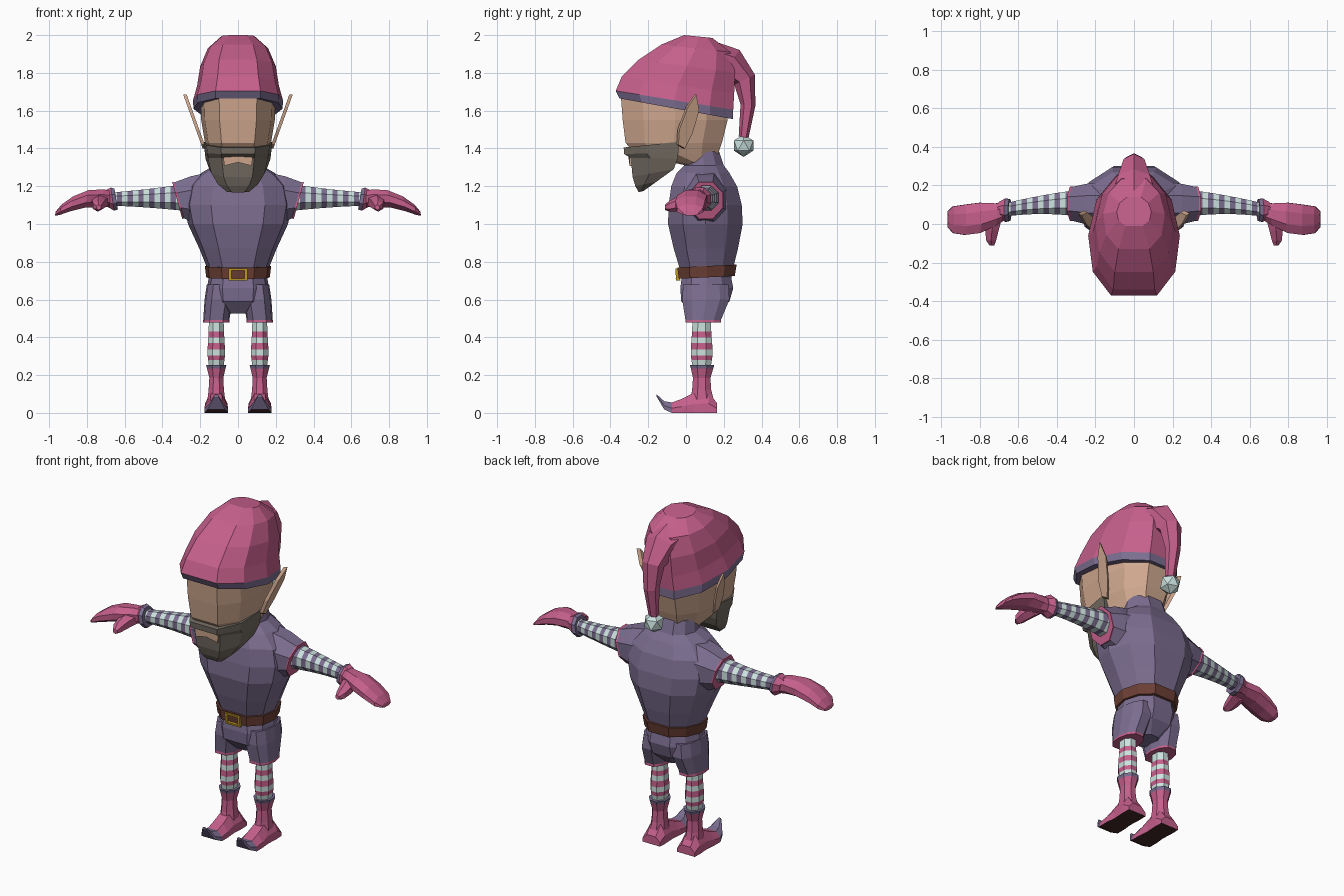
import bpy, bmesh, math
from mathutils import Vector as V


def material(name, rgb):
    m = bpy.data.materials.new(name)
    m.diffuse_color = (*rgb, 1)
    return m


PINK = material("pink", (0.56, 0.115, 0.26))
PURPLE = material("purple", (0.20, 0.155, 0.28))
SKIN = material("skin", (0.64, 0.40, 0.28))
BEARD = material("beard_grey", (0.17, 0.145, 0.12))
PALE = material("pale_white", (0.60, 0.76, 0.73))
BROWN = material("belt_brown", (0.15, 0.05, 0.035))
GOLD = material("gold", (0.55, 0.33, 0.02))
SOLE = material("sole_dark", (0.06, 0.02, 0.02))

# Plan outlines, right half from front to back
BODY = [(.5, -1), (.9, -.6), (1, 0), (.82, .6), (.4, 1)]
JAW = [(.5, -1), (.92, -.17), (1, 1)]


def level(zf, zb, rx, yf, yb, cx=0, half=BODY):
    """Horizontal ring, tilted from zf at the front to zb at the back."""
    plan = half + [(-x, y) for x, y in reversed(half)]
    return [V((cx + rx * x, (yf + yb) / 2 + (yb - yf) / 2 * y,
               zf + (zb - zf) * (y + 1) / 2)) for x, y in plan]


def oval(c, u, v, n=8):
    """Ring around c spanned by the half axes u and v."""
    return [V(c) + V(u) * math.cos((i + .5) * math.tau / n)
            + V(v) * math.sin((i + .5) * math.tau / n) for i in range(n)]


def finish(name, bm, mats):
    bmesh.ops.recalc_face_normals(bm, faces=bm.faces)
    me = bpy.data.meshes.new(name)
    bm.to_mesh(me)
    bm.free()
    for m in mats:
        me.materials.append(m)
    ob = bpy.data.objects.new(name, me)
    bpy.context.collection.objects.link(ob)
    return ob


def loft(name, rings, mats, bands=None, side=1):
    """Skin over rings with closed ends; bands gives a material index per step."""
    bm = bmesh.new()
    vs = [[bm.verts.new((p.x * side, p.y, p.z)) for p in r] for r in rings]
    for k, (a, b) in enumerate(zip(vs, vs[1:])):
        for i in range(len(a)):
            j = (i + 1) % len(a)
            f = bm.faces.new((a[i], a[j], b[j], b[i]))
            f.material_index = bands[k] if bands else 0
    for r, k in ((vs[0], 0), (vs[-1], -1)):
        bm.faces.new(r).material_index = bands[k] if bands else 0
    return finish(name, bm, mats)


def prism(name, pts, offset, mat, side=1):
    """Solid between a polygon and its shifted copy."""
    return loft(name, [[V(p) for p in pts], [V(p) + V(offset) for p in pts]],
                [mat], side=side)


# Tunic with collar
loft("tunic", [level(z, z, rx, f, b) for z, rx, f, b in [
    (.71, .15, -.02, .24), (.77, .165, -.035, .25), (.87, .205, -.065, .275),
    (1.0, .265, -.095, .30), (1.1, .285, -.092, .295), (1.2, .265, -.078, .27),
    (1.27, .195, -.05, .23), (1.31, .125, -.01, .20), (1.385, .115, .0, .175)]], [PURPLE])

# Shorts
loft("shorts_seat", [level(z, z, rx, f, b) for z, rx, f, b in [
    (.74, .15, -.02, .235), (.66, .165, -.03, .25), (.59, .155, -.025, .23),
    (.525, .06, .03, .17)]], [PURPLE])

# Belt and buckle
loft("belt", [level(.71, .725, .168, -.038, .258), level(.77, .785, .176, -.046, .268)], [BROWN])
for s in (1, -1):
    prism("buckle_side", [(.035, -.052, .70), (.049, -.052, .70), (.049, -.057, .765),
                          (.035, -.057, .765)], (0, .022, 0), GOLD, s)
for z in (.70, .753):
    prism("buckle_bar", [(-.04, -.053, z), (.04, -.053, z), (.04, -.055, z + .012),
                         (-.04, -.055, z + .012)], (0, .022, 0), GOLD)

# Head
loft("head", [level(z, z, rx, f, b) for z, rx, f, b in [
    (1.31, .10, .0, .165), (1.37, .15, -.27, .17), (1.43, .175, -.32, .19),
    (1.55, .195, -.335, .22), (1.68, .2, -.345, .22)]], [SKIN])

# Beard and mouth
loft("beard", [level(zf, zb, rx, f, b, 0, JAW) for zf, zb, rx, f, b in [
    (1.405, 1.435, .182, -.33, -.04), (1.37, 1.38, .176, -.327, -.04),
    (1.35, 1.345, .172, -.292, -.045), (1.25, 1.29, .152, -.283, -.065),
    (1.20, 1.225, .115, -.268, -.155), (1.168, 1.175, .065, -.25, -.225)]], [BEARD])
prism("mouth", [(-.078, -.30, 1.352), (0, -.305, 1.368), (.078, -.30, 1.352),
                (.072, -.298, 1.308), (0, -.302, 1.326), (-.072, -.298, 1.308)],
      (0, .025, 0), SKIN)

# Hat with brim band
loft("hat", [level(zf, zb, rx, f, b) for zf, zb, rx, f, b in [
    (1.665, 1.555, .236, -.352, .25), (1.705, 1.605, .238, -.372, .25),
    (1.78, 1.69, .216, -.34, .255), (1.87, 1.80, .2, -.25, .26),
    (1.95, 1.91, .16, -.13, .235), (2.0, 1.985, .09, -.01, .14)]],
    [PINK, PURPLE], [1, 0, 0, 0, 0])

# Hanging hat tail and pompom
tail = [(.10, 1.88, .14, .09, -20), (.23, 1.845, .095, .085, -35), (.31, 1.765, .062, .055, -65),
        (.328, 1.63, .045, .036, -95), (.305, 1.46, .03, .024, -100)]
loft("hat_tail", [oval((0, y, z), (rx, 0, 0), (0, -r * math.sin(math.radians(a)) * 1.1,
     r * math.cos(math.radians(a)) * 1.1), 6) for y, z, rx, r, a in tail], [PINK])
bm = bmesh.new()
bmesh.ops.create_icosphere(bm, subdivisions=1, radius=.06)
bmesh.ops.translate(bm, verts=bm.verts, vec=(0, .305, 1.415))
finish("pompom", bm, [PALE])

for s in (1, -1):
    # Pointed ear, leaning outwards
    ear = [(-.05, 1.42), (-.045, 1.5), (0, 1.62), (.045, 1.685), (.06, 1.6), (.025, 1.48), (-.015, 1.40)]
    prism("ear", [(.18 + (z - 1.43) * .36, y, z) for y, z in ear], (.018, .01, 0), SKIN, s)

    # Short sleeve with trimmed opening
    hole = (.028, 0, .103)
    loft("sleeve", [oval((.15, .10, 1.135), (0, .13, 0), (0, 0, .15)),
                    oval((.24, .103, 1.128), (0, .115, 0), (.01, 0, .135)),
                    oval((.312, .105, 1.125), (0, .095, 0), hole),
                    oval((.322, .105, 1.125), (0, .097, 0), (.029, 0, .106))],
         [PURPLE, PINK], [0, 0, 1], s)

    # Striped arm
    arm = []
    steps = 13
    for i in range(steps + 1):
        t = i / steps
        r = .073 - .05 * t + .014 * t * t
        arm.append(oval((.30 + .37 * t, .108 - .035 * t * t, 1.14 - .008 * t),
                        (0, r, 0), (0, 0, r * 1.02)))
    loft("striped_arm", arm, [PALE, PURPLE], [i % 2 for i in range(steps)], s)

    # Glove, thumb and cuff
    loft("glove", [oval((x, y, z), (0, ry, 0), (-.2 * rz, 0, rz)) for x, y, z, ry, rz in [
        (.66, .07, 1.13, .045, .045), (.72, .05, 1.137, .062, .05), (.80, .032, 1.133, .085, .05),
        (.88, .022, 1.107, .085, .043), (.94, .022, 1.075, .075, .03),
        (.967, .025, 1.055, .045, .012)]], [PINK], None, s)
    loft("thumb", [oval((x, y, z), (r, 0, 0), (0, 0, r), 6) for x, y, z, r in [
        (.725, .03, 1.12, .045), (.738, -.035, 1.108, .04), (.742, -.085, 1.095, .03),
        (.738, -.112, 1.088, .014)]], [PINK], None, s)
    loft("glove_cuff", [oval((x, .072, 1.132), (0, r, 0), (.01, 0, r)) for x, r in [
        (.645, .06), (.665, .066), (.70, .045)]], [PURPLE, PINK], [0, 1], s)

    # Shorts leg with trimmed hem
    loft("shorts_leg", [level(z, z, rx, f, b, cx) for z, rx, f, b, cx in [
        (.68, .07, -.015, .225, .095), (.60, .075, -.02, .23, .102),
        (.492, .069, -.003, .185, .115), (.478, .07, -.004, .186, .115)]],
        [PURPLE, PINK], [0, 0, 1], s)

    # Striped stocking
    sock = [(.50, .042), (.43, .044), (.40, .046), (.37, .048), (.335, .05), (.305, .05), (.28, .047), (.235, .04)]
    loft("striped_stocking", [oval((.115, .083, z), (r, 0, 0), (0, r * 1.25, 0)) for z, r in sock],
         [PALE, PINK], [i % 2 for i in range(len(sock) - 1)], s)

    # Boot shaft with flared cuff
    loft("boot_shaft", [oval((.115, y, z), (rx, 0, 0), (0, ry, 0)) for y, z, rx, ry in [
        (.085, .253, .058, .07), (.085, .235, .053, .064), (.083, .185, .04, .05),
        (.083, .12, .044, .055), (.085, .04, .055, .075)]], [PINK, PURPLE], [1, 0, 0, 0], s)

    # Foot with curled toe and dark sole
    foot = [(.165, .058, 0, .05), (.12, .06, 0, .11), (.04, .056, 0, .105), (-.02, .062, 0, .075),
            (-.075, .062, 0, .055), (-.115, .046, .018, .062), (-.155, .012, .085, .098)]
    shoe = loft("foot", [[V((.115 + w * x, y, lo + (hi - lo) * h)) for x, h in
                          [(-1, 0), (1, 0), (1, .45), (.5, 1), (-.5, 1), (-1, .45)]]
                         for y, w, lo, hi in foot],
                [PINK, PURPLE, SOLE], [0, 0, 0, 0, 1, 1], s)
    for p in shoe.data.polygons:
        if p.normal.z < -.9:
            p.material_index = 2
